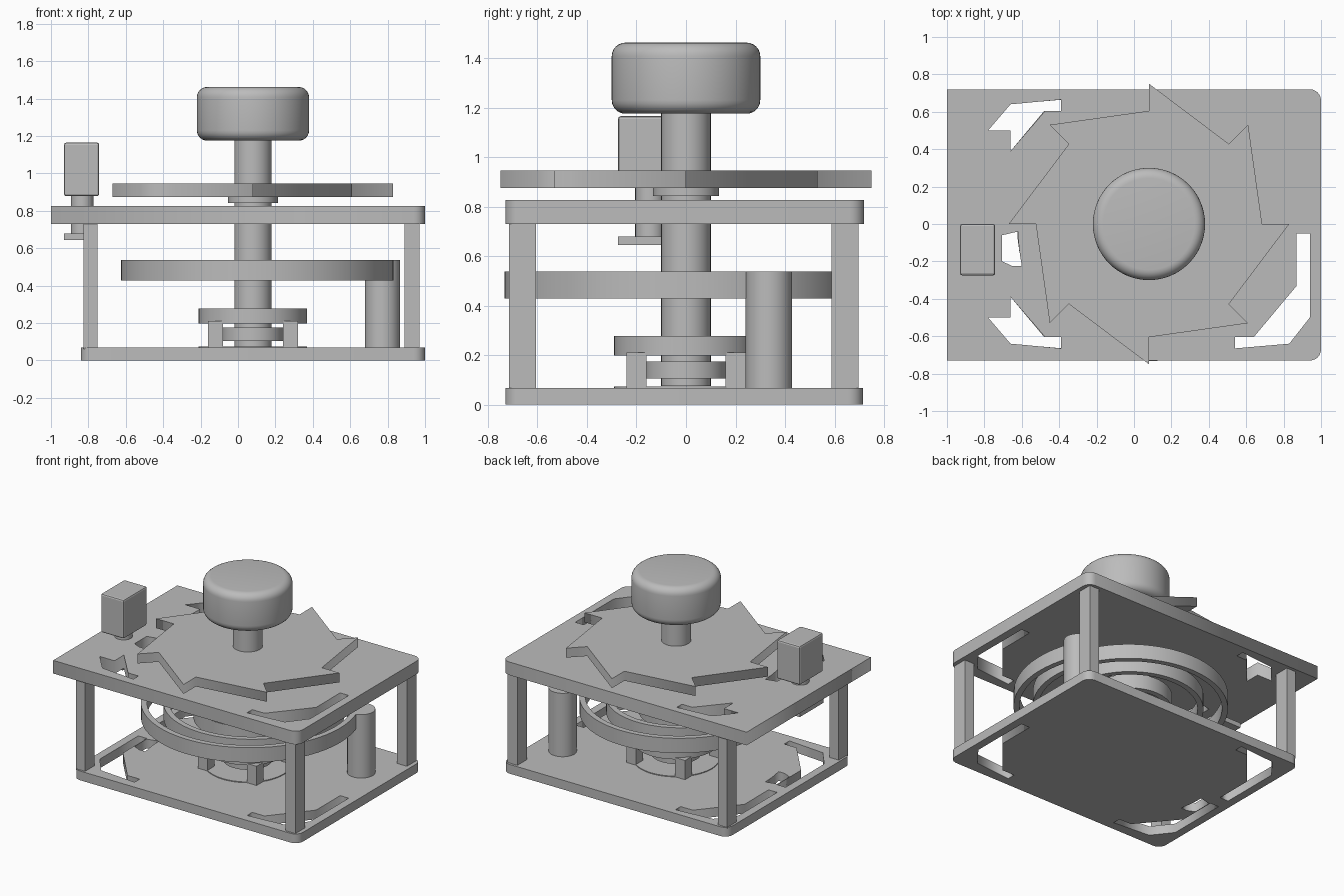
import bpy, bmesh, math
from mathutils import Vector

cube = bpy.data.objects.get("Cube")
if cube:
    bpy.data.objects.remove(cube, do_unlink=True)

grey = bpy.data.materials.new("plain_grey")
grey.use_nodes = True
COLOUR = (0.5, 0.5, 0.5, 1)
grey.diffuse_color = COLOUR
grey.node_tree.nodes["Principled BSDF"].inputs["Base Color"].default_value = COLOUR

AXIS_X = 0.08  # the shaft and everything turning with it


def select(ob):
    bpy.ops.object.select_all(action='DESELECT')
    ob.select_set(True)
    bpy.context.view_layer.objects.active = ob


def finish(ob, name, smooth=False):
    ob.name = name
    ob.data.materials.clear()
    ob.data.materials.append(grey)
    if smooth:
        select(ob)
        bpy.ops.object.shade_smooth_by_angle(angle=math.radians(35))
    return ob


def bevel(ob, width, segments):
    mod = ob.modifiers.new("rounding", 'BEVEL')
    mod.width, mod.segments = width, segments
    mod.limit_method = 'ANGLE'
    select(ob)
    bpy.ops.object.modifier_apply(modifier=mod.name)


def box(name, x, y, z):
    bpy.ops.mesh.primitive_cube_add(size=1, location=[sum(r) / 2 for r in (x, y, z)])
    ob = bpy.context.object
    ob.scale = [r[1] - r[0] for r in (x, y, z)]
    bpy.ops.object.transform_apply(location=False, rotation=False)
    return finish(ob, name)


def cylinder(name, radius, z0, z1, x=AXIS_X, y=0, rounding=0):
    bpy.ops.mesh.primitive_cylinder_add(vertices=64, radius=radius, depth=z1 - z0,
                                        location=(x, y, (z0 + z1) / 2))
    ob = bpy.context.object
    if rounding:
        bevel(ob, rounding, 6)
    return finish(ob, name, True)


def slab(name, outlines, z0, z1, smooth=False):
    """Extrude a flat outline; any further outlines become holes."""
    curve = bpy.data.curves.new(name, 'CURVE')
    curve.dimensions, curve.fill_mode = '2D', 'BOTH'
    curve.extrude = (z1 - z0) / 2
    for points in outlines:
        spline = curve.splines.new('POLY')
        spline.points.add(len(points) - 1)
        for p, (x, y) in zip(spline.points, points):
            p.co = (x, y, 0, 1)
        spline.use_cyclic_u = True
    ob = bpy.data.objects.new(name, curve)
    bpy.context.collection.objects.link(ob)
    ob.location.z = (z0 + z1) / 2
    select(ob)
    bpy.ops.object.convert(target='MESH')
    ob = bpy.context.object
    bm = bmesh.new()
    bm.from_mesh(ob.data)
    bmesh.ops.remove_doubles(bm, verts=bm.verts, dist=0.0005)
    bmesh.ops.recalc_face_normals(bm, faces=bm.faces)
    bm.to_mesh(ob.data)
    bm.free()
    return finish(ob, name, smooth)


def plate_outline(x0, x1, y0, y1, left_r, right_r):
    points = []
    for cx, cy, sx, sy, r, start in ((x1, y1, -1, -1, right_r, 0), (x0, y1, 1, -1, left_r, 90),
                                     (x0, y0, 1, 1, left_r, 180), (x1, y0, -1, 1, right_r, 270)):
        steps = 6 if r else 0
        for i in range(steps + 1):
            a = math.radians(start + 90 * i / max(steps, 1))
            points.append((cx + sx * r + r * math.cos(a), cy + sy * r + r * math.sin(a)))
    return points


def flip_x(points):
    return [(2 * AXIS_X - x, y) for x, y in points]


def flip_y(points):
    return [(x, -y) for x, y in points]


# Plates with corner openings
corner_hole = [(0.94, -0.05), (0.94, -0.5), (0.83, -0.64), (0.54, -0.665),
               (0.54, -0.605), (0.64, -0.605), (0.87, -0.33), (0.87, -0.05)]
short_hole = [(-0.78, -0.5), (-0.66, -0.5), (-0.66, -0.39), (-0.475, -0.605),
              (-0.39, -0.605), (-0.39, -0.665), (-0.66, -0.64)]
lever_slot = [(-0.705, -0.06), (-0.62, -0.04), (-0.615, -0.13), (-0.6, -0.225),
              (-0.65, -0.225), (-0.705, -0.2)]
slab("base_plate", [plate_outline(-0.84, 1, -0.73, 0.715, 0.06, 0.06), corner_hole,
                    flip_x(corner_hole), flip_y(flip_x(corner_hole)), lever_slot], 0, 0.068)
slab("top_plate", [plate_outline(-1, 1, -0.73, 0.72, 0, 0.06), corner_hole, short_hole,
                   flip_y(short_hole), lever_slot], 0.73, 0.827)

# Corner posts
for side, x in (("left", (0.89, 0.97)), ("right", (-0.825, -0.75))):
    for end, y in (("front", (-0.715, -0.605)), ("back", (0.587, 0.697))):
        box(f"{end}_{side}_post", x, y, (0.06, 0.74))

# Shaft, knob and collars
cylinder("shaft", 0.1, 0.075, 1.2)
cylinder("knob", 0.3, 1.175, 1.462, rounding=0.055)
cylinder("upper_collar", 0.133, 0.842, 0.88)
cylinder("lower_drum", 0.165, 0.105, 0.175)

# Ratchet wheel with eight hooked teeth
teeth = []
for k in range(8):
    a = math.radians(45 * k)
    teeth += [(AXIS_X + r * math.cos(a), r * math.sin(a)) for r in (0.75, 0.605)]
slab("ratchet_wheel", [teeth], 0.875, 0.945)

# Spiral spring wound from the anchor post in to the shaft
outer, inner = [], []
STEPS = 240
for i in range(STEPS + 1):
    t = i / STEPS
    a = math.radians(26 - 1260 * t)
    r = 0.735 - 0.64 * t ** 1.4
    d = Vector((math.cos(a), math.sin(a)))
    for rail, offset in ((outer, 0.02), (inner, -0.02)):
        rail.append((AXIS_X + d.x * (r + offset), d.y * (r + offset)))
slab("spiral_spring", [outer + inner[::-1]], 0.428, 0.537, True)
cylinder("spring_anchor_post", 0.094, 0.06, 0.537, 0.773, 0.335)

# Bearing disc on four legs
cylinder("bearing_disc", 0.29, 0.198, 0.278)
cylinder("bearing_base", 0.29, 0.06, 0.074)
for i, sx in enumerate((-1, 1)):
    for j, sy in enumerate((-1, 1)):
        x, y = AXIS_X + sx * 0.2, sy * 0.2
        box(f"bearing_leg_{2 * i + j + 1}", (x - 0.04, x + 0.04),
            (y - 0.04, y + 0.04), (0.065, 0.21))

# Lever block with its pivot and foot
block = box("lever_block", (-0.93, -0.742), (-0.275, 0), (0.878, 1.165))
bevel(block, 0.012, 2)
cylinder("lever_pivot", 0.06, 0.66, 0.89, -0.833, -0.145)
box("lever_foot", (-0.93, -0.75), (-0.275, 0), (0.645, 0.68))
